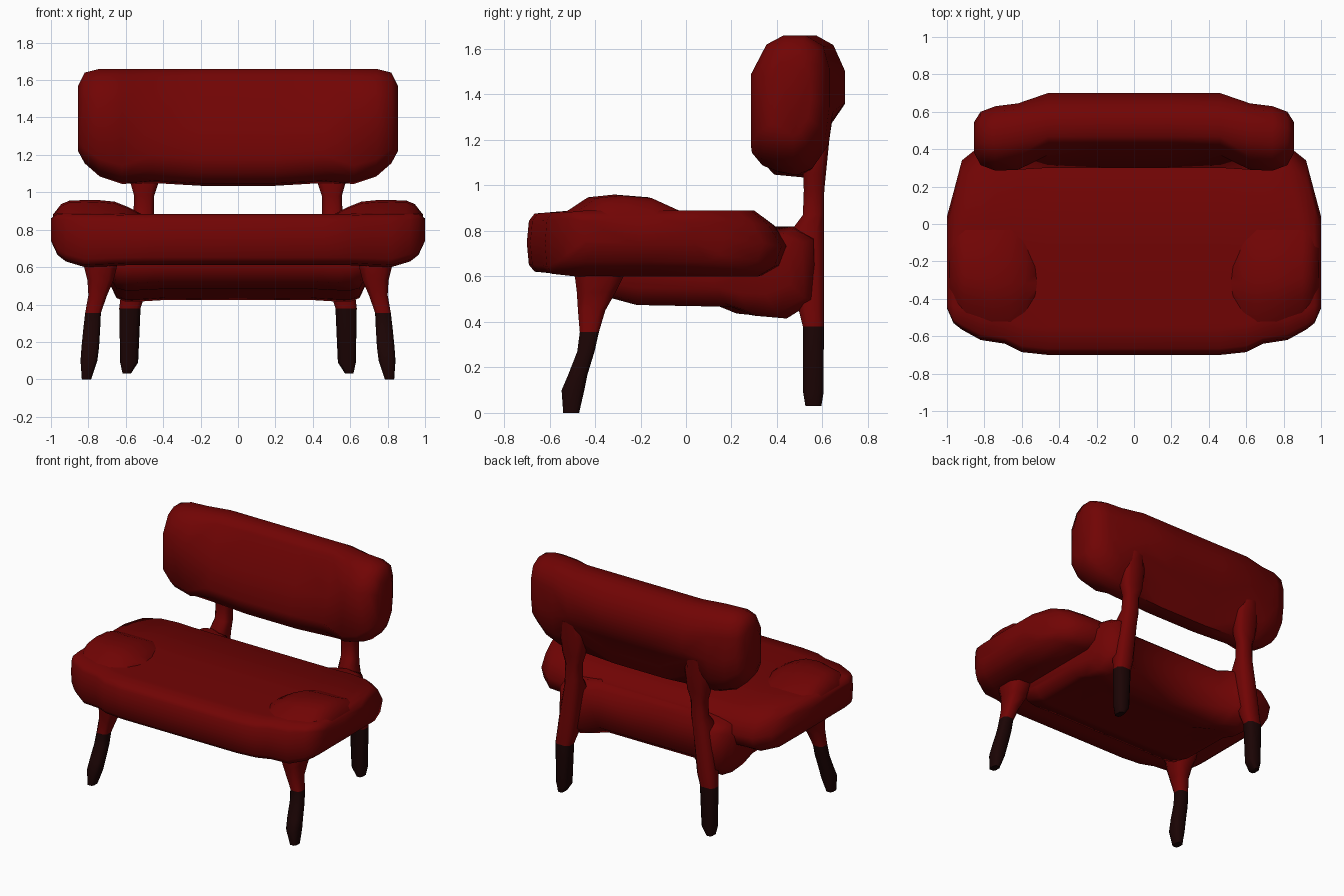
import bpy, bmesh, math


def material(name, rgb):
    m = bpy.data.materials.new(name)
    m.diffuse_color = (*rgb, 1)
    return m


RED = material("deep red", (0.165, 0.0012, 0.0012))
DARK = material("dark brown", (0.011, 0.0012, 0.0012))


def loft(name, rings, cap_start=True, dark_below=None):
    """Skin rings of points, then mirror the half part across x = 0."""
    bm = bmesh.new()
    vr = [[bm.verts.new(p) for p in r] for r in rings]
    for a, b in zip(vr, vr[1:]):
        for i in range(len(a)):
            j = (i + 1) % len(a)
            bm.faces.new((a[i], a[j], b[j], b[i]))
    if cap_start:
        bm.faces.new(vr[0][::-1])
    bm.faces.new(vr[-1])
    bmesh.ops.recalc_face_normals(bm, faces=bm.faces)
    # open halves: make sure the outer end faces +x
    if not cap_start:
        bm.faces.ensure_lookup_table()
        bm.normal_update()
        if bm.faces[-1].normal.x < 0:
            bmesh.ops.reverse_faces(bm, faces=bm.faces)
    me = bpy.data.meshes.new(name)
    for f in bm.faces:
        if dark_below and f.calc_center_median().z < dark_below:
            f.material_index = 1
    bm.to_mesh(me)
    bm.free()
    me.materials.append(RED)
    me.materials.append(DARK)
    ob = bpy.data.objects.new(name, me)
    bpy.context.collection.objects.link(ob)
    ob.modifiers.new("mirror", 'MIRROR')
    bpy.ops.object.select_all(action='DESELECT')
    bpy.context.view_layer.objects.active = ob
    ob.select_set(True)
    bpy.ops.object.shade_smooth_by_angle(angle=math.radians(60))
    return ob


def section(profile, x, y0, y1, z0, z1):
    """Unit side profile fitted to a y/z box at x."""
    return [(x, y0 + u * (y1 - y0), z0 + v * (z1 - z0)) for u, v in profile]


def leg_ring(z, x, y, rx, ry):
    """Rectangle with chamfered corners."""
    c = [(1, -.55), (1, .55), (.6, 1), (-.6, 1), (-1, .55), (-1, -.55), (-.6, -1), (.6, -1)]
    return [(x + rx * u, y + ry * v, z) for u, v in c]


# Seat cushion
seat_prof = [(.03, .04), (.13, 0), (.5, 0), (.9, 0), (.97, .15), (1, .45), (.945, .78),
             (.87, 1), (.5, 1), (.13, 1), (.03, .97), (.008, .85), (0, .5), (.008, .15)]
seat = [(0, -.70, .45, .61, .885), (.46, -.70, .45, .61, .885), (.6, -.685, .45, .61, .885),
        (.69, -.64, .44, .605, .89), (.82, -.62, .42, .60, .89), (.92, -.565, .34, .63, .89),
        (.965, -.53, .17, .665, .89), (1.0, -.45, .04, .74, .86)]
loft("seat", [section(seat_prof, *s) for s in seat], cap_start=False)

# Raised pads that swell out of the seat sides
pad_prof = [(.06, 0), (.94, 0), (1, .58), (.88, .72), (.68, .95), (.45, 1), (.27, .95), (.1, .65), (0, .5)]
pad = [(.50, -.45, -.15, .78, .875), (.58, -.56, -.02, .77, .918), (.66, -.60, .03, .75, .95),
       (.76, -.605, .04, .72, .96), (.90, -.555, .04, .72, .956), (.945, -.51, .02, .73, .937),
       (.99, -.45, -.0, .75, .88)]
loft("seat_side_pad", [section(pad_prof, *s) for s in pad])

# Frame under the seat, with a deeper rear rail that swells into the posts
frame_prof = [(0, .5), (.05, .25), (.2, .15), (.62, .13), (.73, .03), (.87, 0), (1, .2),
              (.99, .88), (.9, 1), (.5, .8), (.05, .75)]
frame = [(0, -.42, .46, .425, .82), (.38, -.42, .46, .425, .82), (.46, -.42, .53, .42, .82),
         (.54, -.42, .57, .415, .82), (.60, -.41, .57, .415, .81), (.65, -.40, .52, .435, .79),
         (.69, -.38, .46, .52, .74)]
loft("under_frame", [section(frame_prof, *s) for s in frame], cap_start=False)

# Backrest: sloped middle, upright rounded wings
mid_prof = [(.22, .02), (.55, 0), (.7, .18), (.85, .38), (1, .52), (1, .74), (.87, .93),
            (.68, 1), (.42, 1), (.31, .93), (.17, .5), (0, .24), (.09, .11)]
wing_prof = [(.3, .03), (.55, 0), (.75, .05), (.95, .22), (1, .45), (1, .75), (.92, .92),
             (.7, 1), (.42, 1), (.2, .93), (0, .7), (0, .16), (.13, .07)]
mid = [(0, .30, .70, 1.035, 1.66), (.2, .30, .70, 1.035, 1.66), (.46, .30, .70, 1.05, 1.66)]
wing = [(.62, .29, .645, 1.045, 1.66), (.74, .285, .63, 1.085, 1.66), (.82, .315, .60, 1.155, 1.64),
        (.855, .38, .545, 1.22, 1.57)]
loft("backrest", [section(mid_prof, *s) for s in mid] + [section(wing_prof, *s) for s in wing],
     cap_start=False)

# Rear posts: legs continuing up into the backrest
post = [(.03, .595, .56, .022, .035), (.09, .582, .56, .048, .045), (.38, .578, .56, .057, .046),
        (.46, .56, .55, .065, .056), (.62, .54, .54, .065, .066), (.79, .515, .53, .06, .076),
        (.87, .505, .56, .055, .046), (.98, .502, .563, .053, .045), (1.05, .5, .565, .075, .05),
        (1.2, .5, .58, .085, .05), (1.3, .5, .59, .06, .055)]
loft("rear_post", [leg_ring(*s) for s in post], dark_below=.38)

# Front legs
leg = [(0, .81, -.505, .025, .035), (.1, .797, -.497, .045, .05), (.17, .79, -.475, .047, .042),
       (.27, .782, -.44, .045, .038), (.355, .775, -.425, .042, .042), (.45, .75, -.415, .05, .06),
       (.53, .735, -.395, .07, .085), (.61, .735, -.38, .09, .11), (.68, .735, -.38, .09, .11)]
loft("front_leg", [leg_ring(*s) for s in leg], dark_below=.355)
